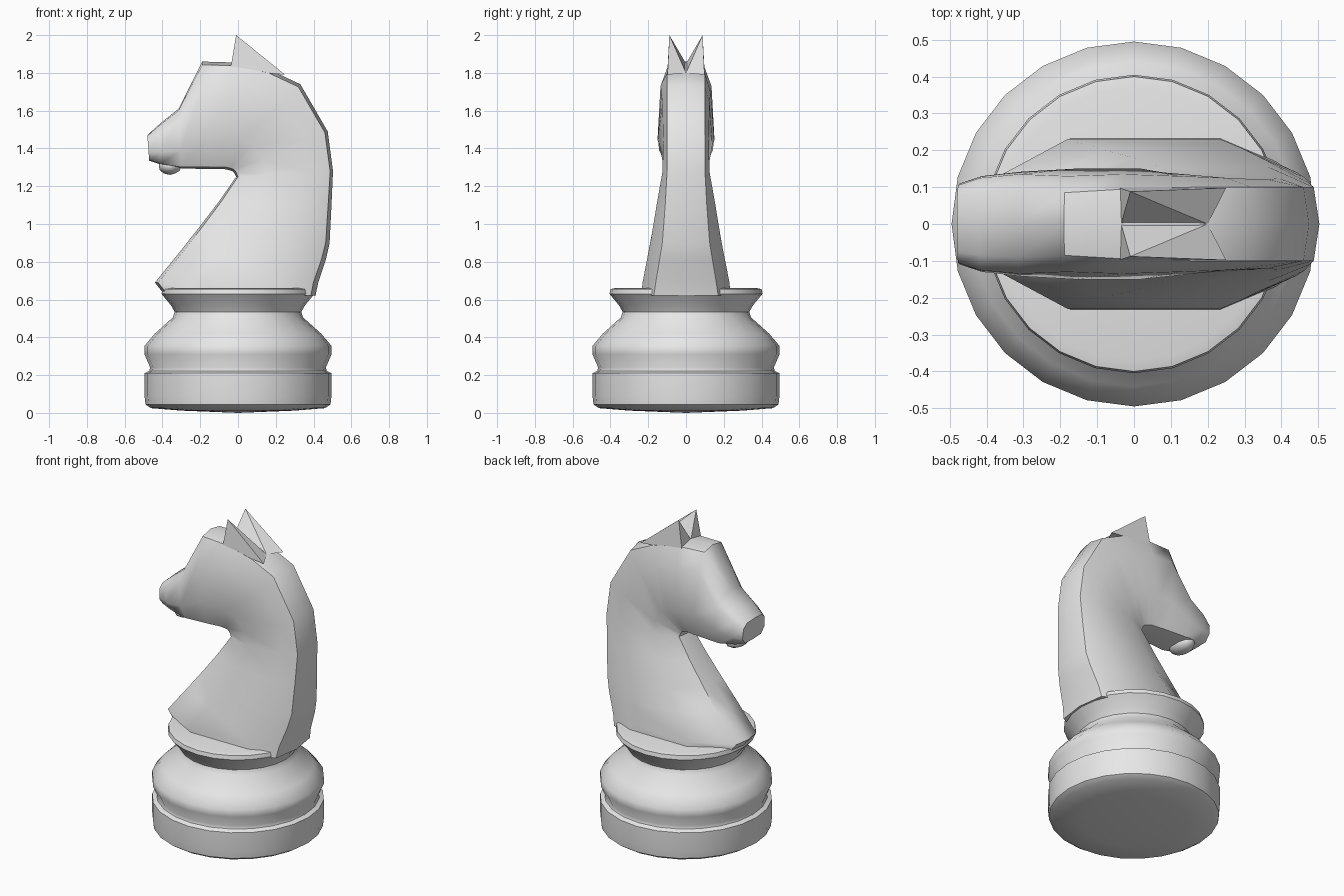
import bpy, bmesh, math
from mathutils import Vector

mat = bpy.data.materials.new("plain grey")
mat.diffuse_color = (0.8, 0.8, 0.8, 1)


def finish(name, bm, angle):
    bmesh.ops.recalc_face_normals(bm, faces=bm.faces[:])
    me = bpy.data.meshes.new(name)
    bm.to_mesh(me)
    bm.free()
    me.materials.append(mat)
    me.polygons.foreach_set("use_smooth", [True] * len(me.polygons))
    me.set_sharp_from_angle(angle=math.radians(angle))
    ob = bpy.data.objects.new(name, me)
    bpy.context.collection.objects.link(ob)
    return ob


def bridge(bm, a, b):
    n = len(a)
    for i in range(n):
        j = (i + 1) % n
        bm.faces.new((a[i], a[j], b[j], b[i]))


# turned base: (radius, height)
profile = [(0.3, 0.012), (0.46, 0.025), (0.49, 0.045), (0.495, 0.09), (0.495, 0.21),
           (0.47, 0.222), (0.465, 0.24), (0.495, 0.31), (0.495, 0.355), (0.44, 0.42),
           (0.345, 0.505), (0.335, 0.535), (0.355, 0.57), (0.405, 0.63), (0.40, 0.655), (0.37, 0.662)]
N = 24
bm = bmesh.new()
rings = []
for r, z in profile:
    rings.append([bm.verts.new((r * math.cos(2 * math.pi * i / N), r * math.sin(2 * math.pi * i / N), z))
                  for i in range(N)])
for a, b in zip(rings, rings[1:]):
    bridge(bm, a, b)
for ring, z in ((rings[0], 0.0), (rings[-1], 0.66)):
    c = bm.verts.new((0, 0, z))
    for i in range(N):
        bm.faces.new((ring[i], ring[(i + 1) % N], c))
finish("turned_base", bm, 45)

# neck and head: sections swinging round the throat
# (front x, front z, back x, back z, half widths from front to back)
sections = [
    (-0.40, 0.64, 0.41, 0.62, 0.10, 0.235, 0.235, 0.17),
    (-0.44, 0.69, 0.425, 0.69, 0.10, 0.23, 0.23, 0.16),
    (-0.31, 0.85, 0.465, 0.81, 0.10, 0.20, 0.205, 0.14),
    (-0.20, 0.99, 0.485, 0.90, 0.09, 0.178, 0.185, 0.125),
    (-0.10, 1.12, 0.495, 1.10, 0.08, 0.152, 0.155, 0.11),
    (-0.01, 1.25, 0.503, 1.28, 0.07, 0.125, 0.125, 0.10),
    (-0.02, 1.27, 0.475, 1.49, 0.07, 0.125, 0.12, 0.10),
    (-0.03, 1.28, 0.33, 1.74, 0.07, 0.14, 0.125, 0.10),
    (-0.045, 1.285, 0.17, 1.815, 0.075, 0.15, 0.13, 0.10),
    (-0.07, 1.29, -0.02, 1.855, 0.08, 0.15, 0.135, 0.095),
    (-0.15, 1.29, -0.19, 1.86, 0.09, 0.15, 0.13, 0.085),
    (-0.30, 1.295, -0.315, 1.61, 0.10, 0.142, 0.135, 0.09),
    (-0.41, 1.315, -0.42, 1.525, 0.09, 0.13, 0.125, 0.085),
    (-0.47, 1.335, -0.48, 1.47, 0.08, 0.11, 0.105, 0.075),
]
bm = bmesh.new()
rings = []
for fx, fz, bx, bz, *w in sections:
    F, B = Vector((fx, 0, fz)), Vector((bx, 0, bz))
    half = list(zip((0.02, 0.3, 0.78, 0.97), w))
    pts = [(0, 0)] + half + [(1, 0)] + [(t, -y) for t, y in reversed(half)]
    rings.append([bm.verts.new(F.lerp(B, t) + Vector((0, y, 0))) for t, y in pts])
for a, b in zip(rings, rings[1:]):
    bridge(bm, a, b)
bm.faces.new(rings[0])
bm.faces.new(rings[-1])
finish("neck_and_head", bm, 50)

# lower lip
bm = bmesh.new()
bmesh.ops.create_icosphere(bm, subdivisions=2, radius=1)
for v in bm.verts:
    v.co = Vector((-0.36 + 0.062 * v.co.x, 0.09 * v.co.y, 1.308 + 0.048 * v.co.z))
finish("lower_lip", bm, 60)

# pair of ears
for side, name in ((1, "left_ear"), (-1, "right_ear")):
    bm = bmesh.new()
    base = [bm.verts.new((x, side * y, z)) for x, y, z in
            ((-0.035, 0.0, 1.85), (-0.04, 0.098, 1.82), (0.25, 0.098, 1.79), (0.2, 0.0, 1.80))]
    tip = bm.verts.new((-0.01, side * 0.088, 2.0))
    bm.faces.new(base)
    for i in range(4):
        bm.faces.new((base[i], base[(i + 1) % 4], tip))
    finish(name, bm, 30)
